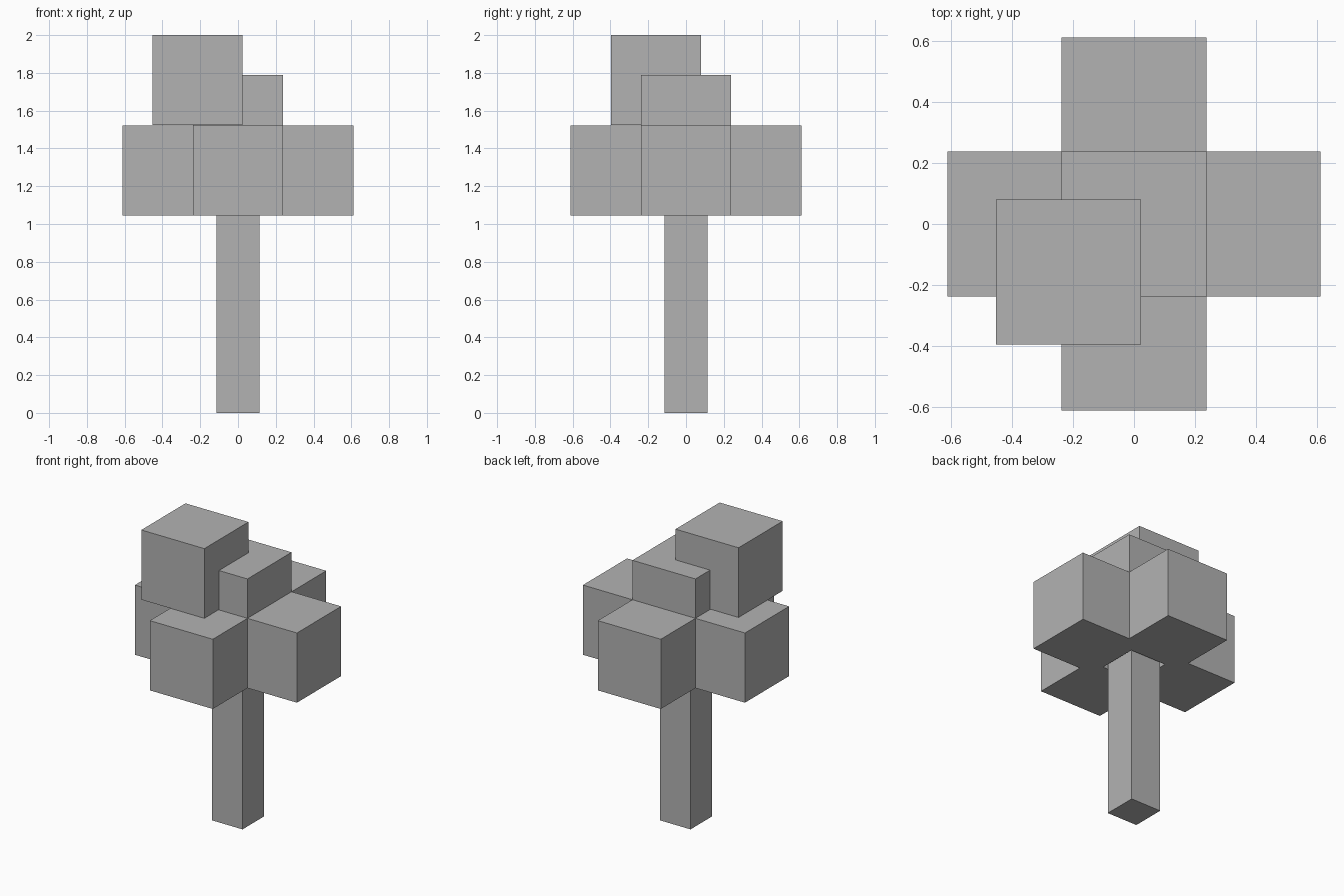
import bpy

default_cube = bpy.data.objects.get("Cube")
if default_cube:
    bpy.data.objects.remove(default_cube, do_unlink=True)

# One plain grey for the whole tree
grey = bpy.data.materials.new("plain_grey")
grey.use_nodes = True
colour = (0.45, 0.45, 0.45, 1)
grey.diffuse_color = colour
grey.node_tree.nodes["Principled BSDF"].inputs["Base Color"].default_value = colour


def box(name, centre, size):
    bpy.ops.mesh.primitive_cube_add(size=1, location=centre)
    obj = bpy.context.object
    obj.name = name
    obj.scale = size
    bpy.ops.object.transform_apply(location=False, rotation=False, scale=True)
    obj.data.materials.append(grey)
    return obj


LEAF = 0.476             # side of every foliage cube
REACH = 0.374            # distance of the side cubes from the trunk
LOW = 1.283              # centre height of the side cubes
TRUNK_WIDTH = 0.23
TRUNK_HEIGHT = 1.4       # runs up into the middle cube

# Trunk
box("trunk", (0, 0, TRUNK_HEIGHT / 2), (TRUNK_WIDTH, TRUNK_WIDTH, TRUNK_HEIGHT))

# Ring of four foliage cubes
for side, dx, dy in (("left", 1, 0), ("right", -1, 0), ("front", 0, -1), ("back", 0, 1)):
    box(f"{side}_foliage", (dx * REACH, dy * REACH, LOW), (LEAF,) * 3)

# Middle cube, raised above the ring
box("middle_foliage", (0, 0, 1.552), (LEAF,) * 3)

# Offset cube at the crown
box("top_foliage", (-0.215, -0.158, 2 - LEAF / 2), (LEAF,) * 3)
